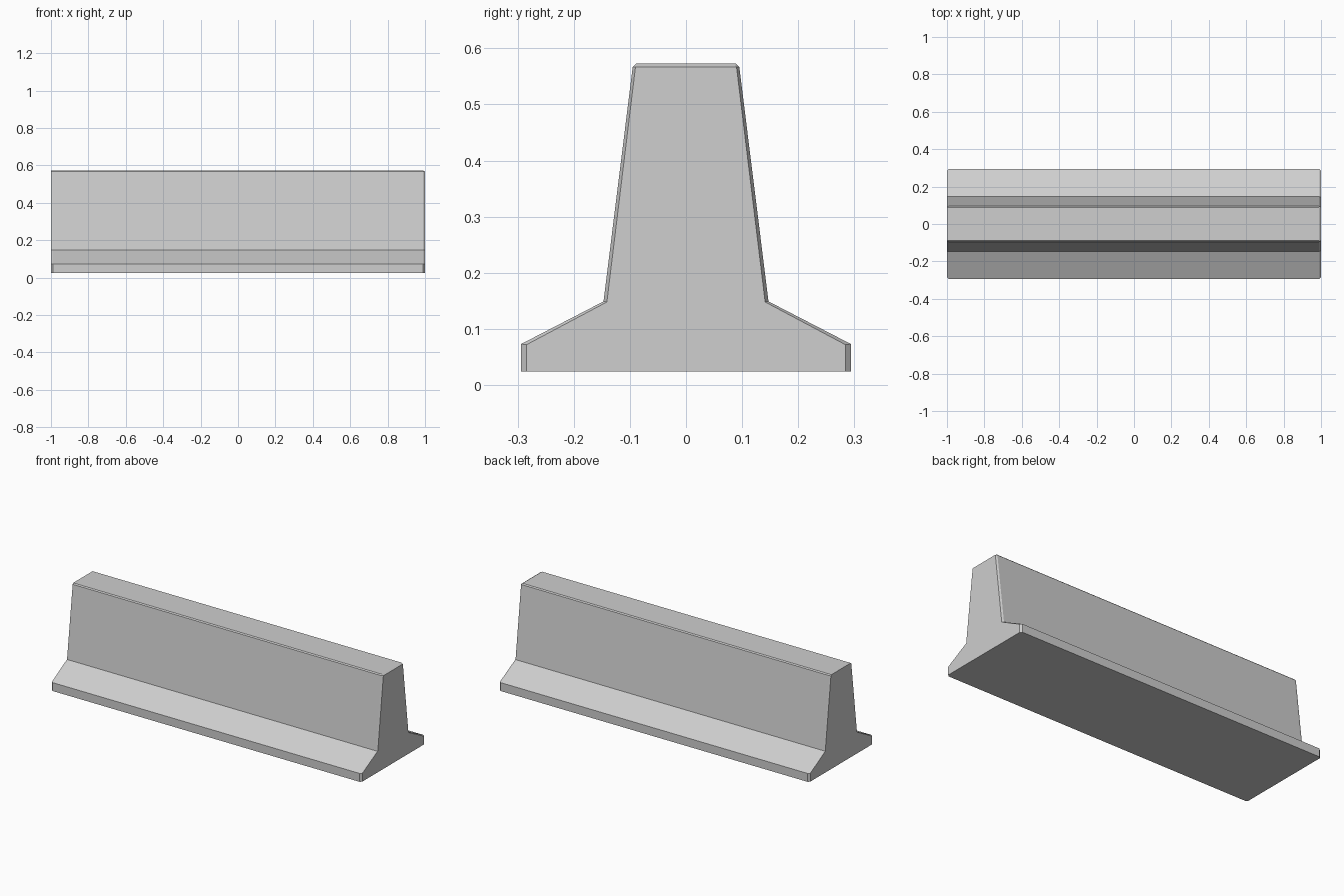
import bpy, bmesh

cube = bpy.data.objects.get("Cube")
if cube:
    bpy.data.objects.remove(cube, do_unlink=True)

# Plain concrete colour
concrete = bpy.data.materials.new("concrete_grey")
concrete.use_nodes = True
colour = (0.62, 0.62, 0.62, 1)
concrete.diffuse_color = colour
concrete.node_tree.nodes["Principled BSDF"].inputs["Base Color"].default_value = colour

# Half profiles (y, z) from the foot to the top edge
body = [(0.294, 0.024), (0.294, 0.073), (0.147, 0.149), (0.095, 0.567), (0.089, 0.573)]
right_end = [(0.284, 0.024), (0.284, 0.072), (0.141, 0.148), (0.090, 0.567), (0.088, 0.567)]
left_end = [(0.284, 0.024), (0.284, 0.072), (0.146, 0.149), (0.094, 0.567), (0.089, 0.573)]


def ring(bm, x, half):
    """Mirror a half profile into a closed cross-section at x."""
    outline = half + [(-y, z) for y, z in reversed(half)]
    return [bm.verts.new((x, y, z)) for y, z in outline]


# Barrier: cross-sections joined along its length, chamfered at the ends
bm = bmesh.new()
stations = [(-1, left_end), (-0.99, body), (0.99, body), (1, right_end)]
rings = [ring(bm, x, half) for x, half in stations]
for a, b in zip(rings, rings[1:]):
    for i in range(len(a)):
        j = (i + 1) % len(a)
        bm.faces.new((a[i], a[j], b[j], b[i]))
bm.faces.new(rings[0])
bm.faces.new(rings[-1])
bmesh.ops.recalc_face_normals(bm, faces=bm.faces)

mesh = bpy.data.meshes.new("concrete_barrier")
bm.to_mesh(mesh)
bm.free()
mesh.materials.append(concrete)
barrier = bpy.data.objects.new("concrete_barrier", mesh)
bpy.context.collection.objects.link(barrier)
